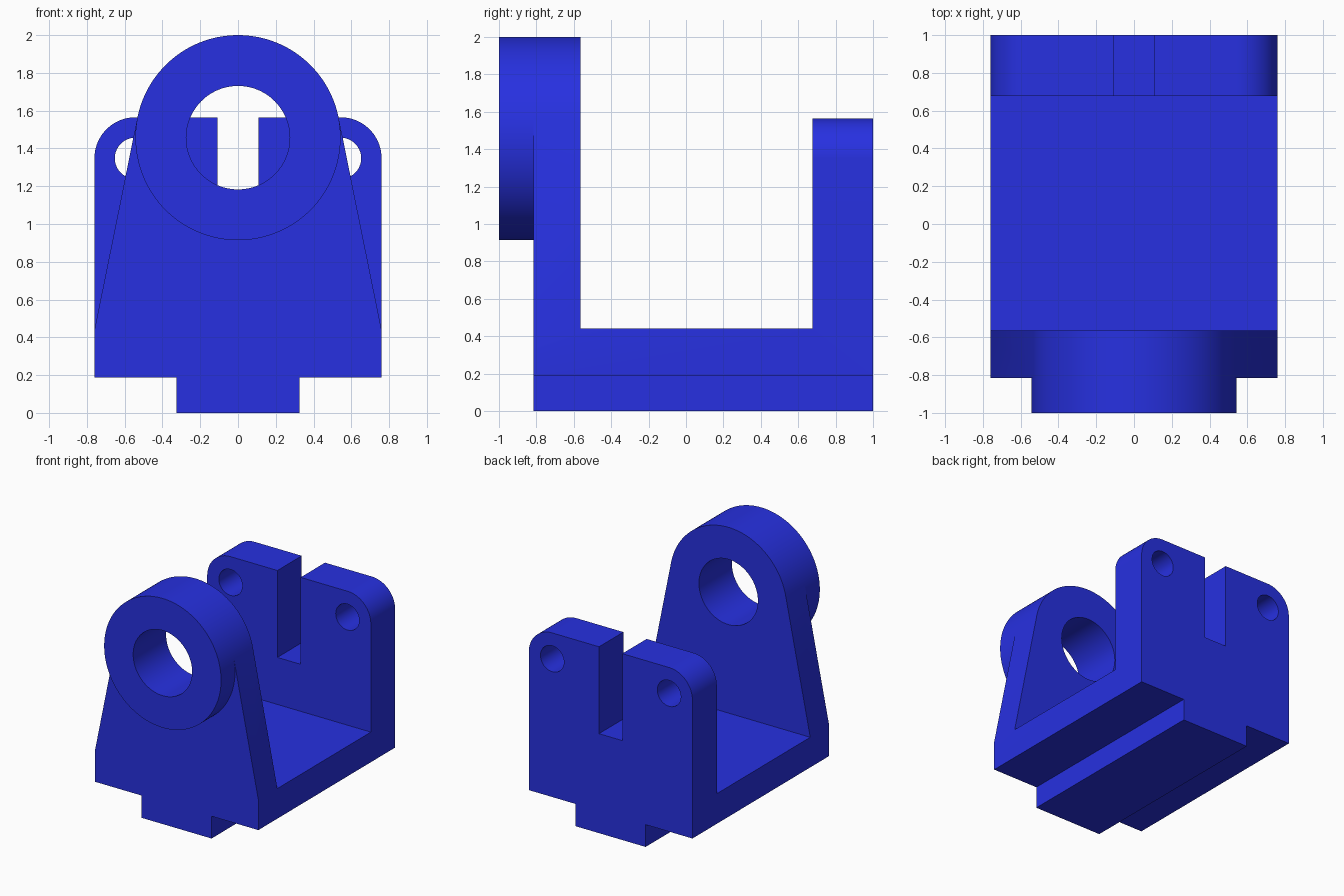
import bpy, bmesh
from math import sin, cos, radians

if "Cube" in bpy.data.objects:
    bpy.data.objects.remove(bpy.data.objects["Cube"])

blue = bpy.data.materials.new("blue")
blue.diffuse_color = (0.02, 0.03, 0.75, 1)
blue.use_nodes = True
blue.node_tree.nodes["Principled BSDF"].inputs["Base Color"].default_value = blue.diffuse_color


def arc(cx, cz, r, a0, a1, n):
    """Points on an arc in the front (x, z) plane, angles in degrees."""
    return [(cx + r * cos(radians(a0 + (a1 - a0) * i / n)),
             cz + r * sin(radians(a0 + (a1 - a0) * i / n))) for i in range(n + 1)]


def circle(cx, cz, r, n):
    return arc(cx, cz, r, 0, 360, n)[:-1]


def mirrored(half):
    """Close a right-hand half outline with its mirror image."""
    return half + [(-x, z) for x, z in reversed(half)]


def extrude(name, outline, y0, y1):
    bm = bmesh.new()
    face = bm.faces.new([bm.verts.new((x, y0, z)) for x, z in outline])
    top = bmesh.ops.extrude_face_region(bm, geom=[face])["geom"]
    bmesh.ops.translate(bm, vec=(0, y1 - y0, 0),
                        verts=[g for g in top if isinstance(g, bmesh.types.BMVert)])
    bmesh.ops.recalc_face_normals(bm, faces=bm.faces)
    mesh = bpy.data.meshes.new(name)
    bm.to_mesh(mesh)
    bm.free()
    mesh.materials.append(blue)
    ob = bpy.data.objects.new(name, mesh)
    bpy.context.collection.objects.link(ob)
    return ob


def combine(target, tool, operation):
    mod = target.modifiers.new(tool.name, "BOOLEAN")
    mod.operation, mod.object, mod.solver = operation, tool, "EXACT"
    bpy.context.view_layer.objects.active = target
    bpy.ops.object.modifier_apply(modifier=mod.name)
    bpy.data.objects.remove(tool)


W, BORE_Z, BOSS_R = 0.76, 1.457, 0.543
FRONT, BACK = -0.815, 1.0

# Base slab with the locating key underneath
bracket = extrude("bracket", mirrored([(0.325, 0), (0.325, 0.187), (W, 0.187), (W, 0.44)]),
                  FRONT, BACK)

# Tapered front plate, tangent to the boss
tangent = arc(0, BORE_Z, BOSS_R, 11.25, 90, 1)[0]
front_plate = extrude("front_plate", mirrored([(W, 0.3), (W, 0.44), tangent]), FRONT, -0.563)

# Round bearing boss, standing proud of the front plate
boss = extrude("boss", circle(0, BORE_Z, BOSS_R, 128), -1, -0.563)

# Slotted back plate with rounded top corners
back_plate = extrude("back_plate", mirrored(
    [(W, 0.3)] + arc(0.543, 1.348, 0.217, 0, 90, 24) + [(0.108, 1.565), (0.108, 0.835)]),
    0.677, BACK)

for part in (front_plate, boss, back_plate):
    combine(bracket, part, "UNION")

# Bearing bore and the two small bolt holes
combine(bracket, extrude("bore", circle(0, BORE_Z, 0.274, 96), -1.2, -0.3), "DIFFERENCE")
for side in (-1, 1):
    hole = extrude("bolt_hole", circle(side * 0.543, 1.348, 0.109, 64), 0.5, 1.2)
    combine(bracket, hole, "DIFFERENCE")

# Merge coplanar faces and shade the curves smooth
bm = bmesh.new()
bm.from_mesh(bracket.data)
bmesh.ops.remove_doubles(bm, verts=bm.verts, dist=0.0001)
bmesh.ops.dissolve_limit(bm, angle_limit=radians(0.5), verts=bm.verts, edges=bm.edges)
bm.to_mesh(bracket.data)
bm.free()
bpy.ops.object.select_all(action="DESELECT")
bracket.select_set(True)
bpy.context.view_layer.objects.active = bracket
bpy.ops.object.shade_smooth_by_angle(angle=radians(30))
